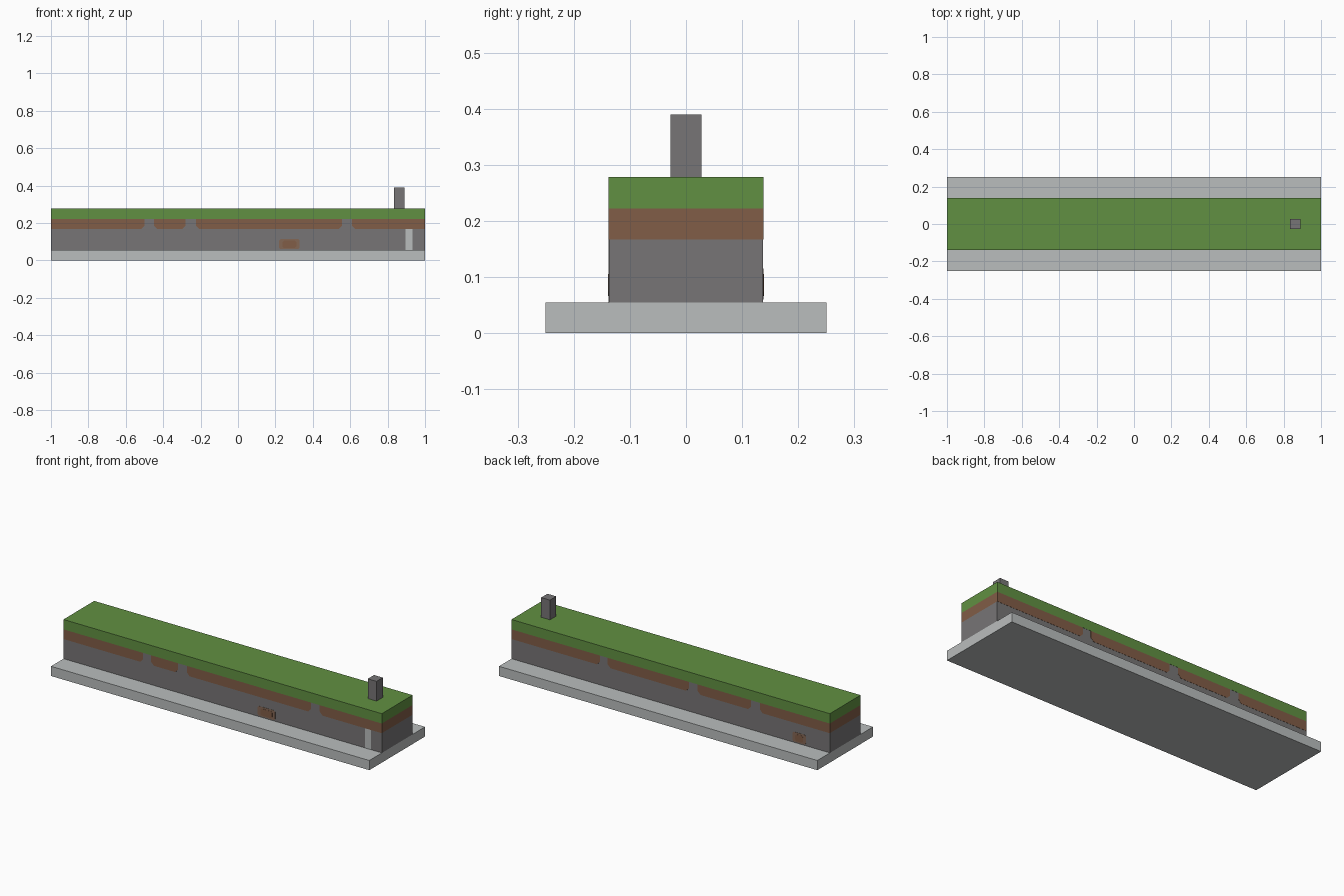
import bpy
import bmesh

if "Cube" in bpy.data.objects:
    bpy.data.objects.remove(bpy.data.objects["Cube"])


def material(name, rgb):
    m = bpy.data.materials.new(name)
    m.use_nodes = True
    m.diffuse_color = (*rgb, 1)
    m.node_tree.nodes["Principled BSDF"].inputs["Base Color"].default_value = (*rgb, 1)
    return m


GRASS = material("grass green", (0.12, 0.28, 0.054))
SOIL = material("soil brown", (0.22, 0.11, 0.063))
WORN = material("worn soil brown", (0.23, 0.135, 0.09))
STONE = material("stone grey", (0.184, 0.178, 0.181))
PALE = material("pale concrete", (0.49, 0.51, 0.51))


def add(name, bm, mat):
    bmesh.ops.recalc_face_normals(bm, faces=bm.faces)
    mesh = bpy.data.meshes.new(name)
    bm.to_mesh(mesh)
    bm.free()
    mesh.materials.append(mat)
    obj = bpy.data.objects.new(name, mesh)
    bpy.context.collection.objects.link(obj)


def box(name, mat, x, y, z):
    bm = bmesh.new()
    bmesh.ops.create_cube(bm, size=1)
    for v in bm.verts:
        for i, (a, b) in enumerate((x, y, z)):
            v.co[i] = a if v.co[i] < 0 else b
    add(name, bm, mat)


def plate(name, mat, points, side, depth=0.001):
    """Extrude an x-z outline off the front (-1) or back (+1) wall."""
    bm = bmesh.new()
    face = bm.faces.new([bm.verts.new((x, side * CORE, z)) for x, z in points])
    out = bmesh.ops.extrude_face_region(bm, geom=[face])["geom"]
    moved = [v for v in out if isinstance(v, bmesh.types.BMVert)]
    bmesh.ops.translate(bm, verts=moved, vec=(0, side * depth, 0))
    add(name, bm, mat)


def clipped(a, b, low, high, cut_a, cut_b, cut_top=0):
    """Rectangle outline with cut corners."""
    return [p for i, p in enumerate([
        (a + cut_a, low), (b - cut_b, low), (b, low + cut_b), (b, high - cut_top),
        (b - cut_top, high), (a + cut_top, high), (a, high - cut_top), (a, low + cut_a)])
        if not (i in (4, 6) and cut_top == 0)
        and not (i == 2 and cut_b == 0) and not (i == 7 and cut_a == 0)]


HALF = 0.138
CORE = HALF - 0.001
FLOOR, BAND, TURF, ROOF = 0.055, 0.167, 0.222, 0.278

# Foundation, wall, turf and chimney
box("foundation", PALE, (-1, 1), (-0.25, 0.25), (0, FLOOR))
box("stone_wall", STONE, (-0.999, 0.999), (-CORE, CORE), (FLOOR, TURF))
box("turf_top", GRASS, (-1, 1), (-HALF, HALF), (TURF, ROOF))
box("chimney", STONE, (0.835, 0.89), (-0.028, 0.028), (ROOF, 0.39))

# Stone and soil skins on both ends
for label, a, b in (("right", -1, -0.999), ("left", 0.999, 1)):
    box(label + "_end_stone", STONE, (a, b), (-CORE, CORE), (FLOOR, BAND))
    box(label + "_end_soil", SOIL, (a, b), (-CORE, CORE), (BAND, TURF))

# Broken soil band along the front and back
bands = {
    -1: [(-1, -0.5), (-0.45, -0.28), (-0.225, 0.555), (0.61, 1)],
    1: [(-1, -0.56), (-0.505, -0.17), (-0.115, 0.395), (0.445, 1)],
}
for side, label in ((-1, "front"), (1, "back")):
    for n, (a, b) in enumerate(bands[side]):
        outline = clipped(a, b, BAND, TURF, 0 if a == -1 else 0.018, 0 if b == 1 else 0.018)
        plate(f"{label}_soil_{n + 1}", SOIL, outline, side)

# Patches of bare soil low on the walls
for label, side, a, b in (("front", -1, 0.22, 0.33), ("back", 1, -0.85, -0.765)):
    plate(label + "_patch_edge", WORN, clipped(a, b, 0.06, 0.115, 0.008, 0.008, 0.008), side)
    plate(label + "_patch", SOIL,
          clipped(a + 0.018, b - 0.018, 0.066, 0.105, 0.008, 0.008, 0.008), side, 0.002)

# Door
plate("door", PALE, clipped(0.896, 0.932, FLOOR, BAND, 0, 0), -1)
